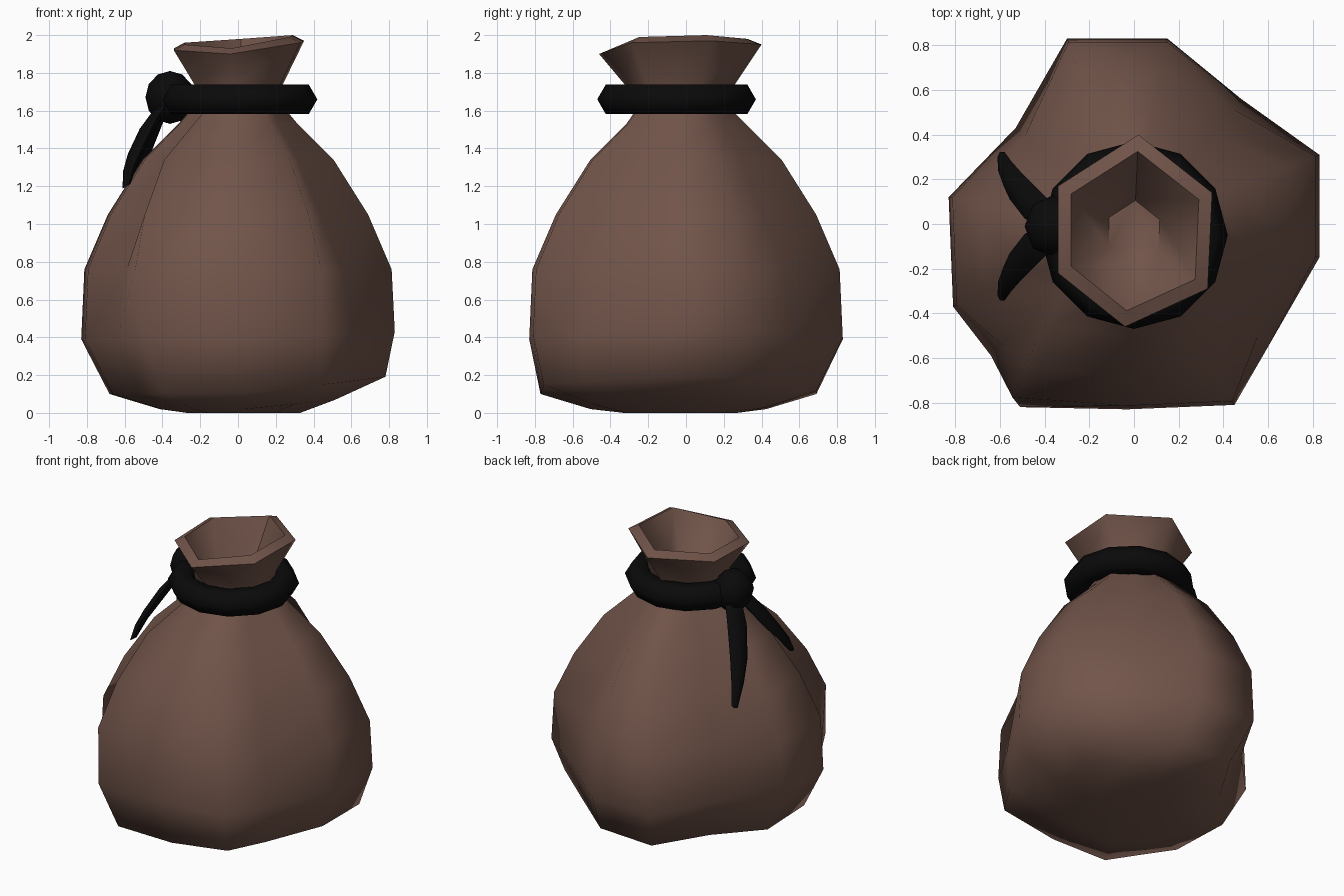
import bpy, bmesh, math

cube = bpy.data.objects.get("Cube")
if cube:
    bpy.data.objects.remove(cube)


def make_material(name, rgb):
    mat = bpy.data.materials.new(name)
    mat.use_nodes = True
    mat.diffuse_color = (*rgb, 1)
    bsdf = mat.node_tree.nodes["Principled BSDF"]
    bsdf.inputs["Base Color"].default_value = (*rgb, 1)
    bsdf.inputs["Roughness"].default_value = 0.9
    return mat


cloth = make_material("brown cloth", (0.165, 0.089, 0.068))
cord = make_material("black cord", (0.003, 0.003, 0.003))


def finish(obj, name, mat, angle):
    obj.name = name
    obj.data.materials.clear()
    obj.data.materials.append(mat)
    bpy.ops.object.select_all(action='DESELECT')
    obj.select_set(True)
    bpy.context.view_layer.objects.active = obj
    bpy.ops.object.shade_smooth_by_angle(angle=math.radians(angle))


def loft(name, rings, mat, angle, cap_start=False, cap_end=False):
    """Skin a list of equally long point rings."""
    bm = bmesh.new()
    loops = [[bm.verts.new(p) for p in ring] for ring in rings]
    n = len(loops[0])
    for a, b in zip(loops, loops[1:]):
        for i in range(n):
            j = (i + 1) % n
            bm.faces.new((a[i], a[j], b[j], b[i]))
    if cap_start:
        bm.faces.new(loops[0][::-1])
    if cap_end:
        bm.faces.new(loops[-1])
    mesh = bpy.data.meshes.new(name)
    bm.to_mesh(mesh)
    bm.free()
    obj = bpy.data.objects.new(name, mesh)
    bpy.context.collection.objects.link(obj)
    finish(obj, name, mat, angle)


# Sack body: lobed outline (x, y, is_crease, fold), counter-clockwise;
# the fold point swings sideways over its neighbouring crease near the shoulder
outline = [(0.83, -0.15, 0, 0), (0.83, 0.31, 0, 0), (0.48, 0.56, 1, 0), (0.15, 0.83, 0, 0),
           (-0.30, 0.83, 0, 0), (-0.53, 0.43, 1, 0), (-0.83, 0.12, 0, 0), (-0.81, -0.37, 0, 0),
           (-0.64, -0.59, 1, 0), (-0.51, -0.82, 0, 1), (-0.03, -0.83, 0, 0),
           (0.45, -0.81, 0, 0), (0.60, -0.55, 1, 0)]
# height, scale, crease depth, x shift, y shift, lift on the left side, fold swing
levels = [(0.0, 0.36, 1.0, 0.03, -0.03, 0, 0), (0.02, 0.56, 1.0, 0.05, -0.04, 0.06, 0),
          (0.10, 0.88, 1.02, 0.05, -0.04, 0.11, 0), (0.39, 1.0, 1.0, 0, 0, 0.05, 0),
          (0.76, 0.98, 0.94, 0, 0, 0, 0.35), (1.05, 0.83, 0.87, 0, 0, 0, 0.65),
          (1.34, 0.61, 0.86, 0, 0, 0, 1), (1.53, 0.38, 0.92, 0, 0, 0, 0.8),
          (1.60, 0.31, 1.0, 0, -0.01, 0, 0.4), (1.67, 0.27, 1.0, 0, -0.03, 0, 0)]
body = []
for z, s, depth, dx, dy, lift, swing in levels:
    ring = []
    for x, y, crease, fold in outline:
        k = s * (depth if crease else 1)
        ring.append(((x - 0.13 * fold * swing) * k + dx,
                     (y + 0.08 * fold * swing) * k + dy, z + lift * max(x, 0)))
    body.append(ring)
loft("sack_body", body, cloth, 80, cap_start=True)

# Flared six-sided mouth with a thick, uneven rim and hollow inside
rim = [(0.35, 0.14, 1.97), (0.02, 0.40, 1.95), (-0.34, 0.17, 1.93),
       (-0.34, -0.22, 1.92), (-0.04, -0.46, 1.90), (0.33, -0.29, 1.96)]


def scaled_rim(s, z=None, lift=0):
    return [(x * s, (y + 0.04) * s - 0.04, z if z else h + lift) for x, y, h in rim]


mouth = [scaled_rim(0.64, 1.60), scaled_rim(0.68, 1.74), rim,
         scaled_rim(0.83, lift=0.03), scaled_rim(0.33, 1.62)]
loft("sack_mouth", mouth, cloth, 62, cap_end=True)

# Cord collar round the neck
bpy.ops.mesh.primitive_torus_add(major_segments=12, minor_segments=6, major_radius=0.33,
                                 minor_radius=0.09, location=(0, -0.05, 1.66))
finish(bpy.context.object, "cord_collar", cord, 65)

# Knot on the side
bpy.ops.mesh.primitive_uv_sphere_add(segments=8, ring_count=6, radius=1,
                                     location=(-0.36, -0.01, 1.67))
bpy.context.object.scale = (0.13, 0.14, 0.14)
finish(bpy.context.object, "cord_knot", cord, 65)

# Two drooping cord tails: x, y offset, z, half width; the back one hangs lower
path = [(-0.37, 0.03, 1.67, 0.08), (-0.46, 0.10, 1.54, 0.10), (-0.53, 0.18, 1.40, 0.09),
        (-0.57, 0.25, 1.30, 0.065), (-0.59, 0.31, 1.20, 0.035)]
for side, name, stretch in ((1, "cord_tail_back", 1.35), (-1, "cord_tail_front", 1)):
    rings = []
    for x, y, z, r in path:
        drop = 1.67 + (z - 1.67) * stretch
        # flattened section lying across the cord, wound to face outwards
        angles = [-side * k * math.tau / 6 for k in range(6)]
        rings.append([(x + r * 0.6 * math.cos(a), side * (y + r * 0.75 * math.sin(a * side)) - 0.01,
                       drop + r * 0.35 * math.cos(a)) for a in angles][::side])
    loft(name, rings, cord, 65, cap_start=True, cap_end=True)
